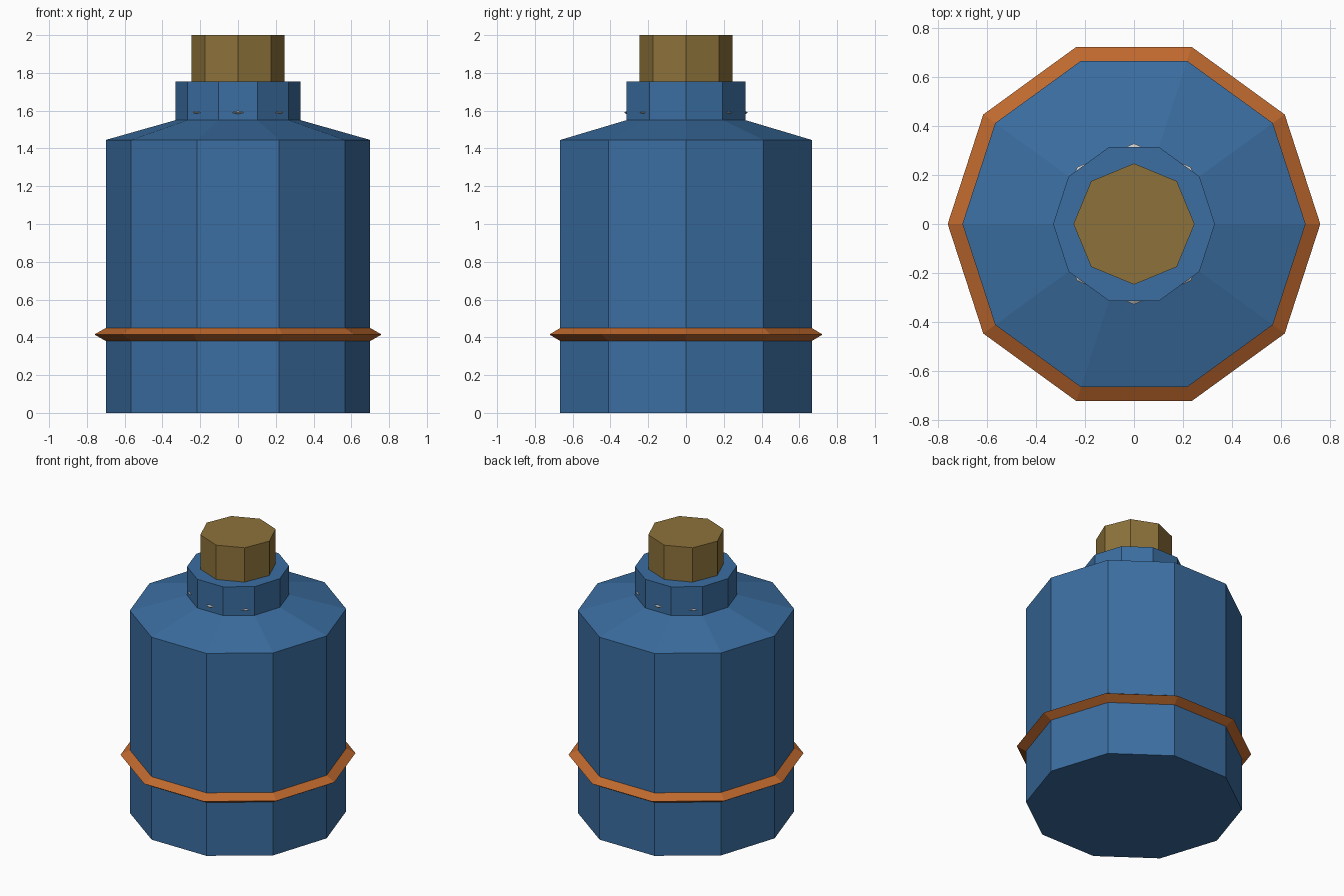
import bpy
import bmesh
from math import cos, sin, tau

if "Cube" in bpy.data.objects:
    bpy.data.objects.remove(bpy.data.objects["Cube"])


def material(name, color):
    mat = bpy.data.materials.new(name)
    mat.diffuse_color = (*color, 1)
    mat.use_nodes = True
    mat.node_tree.nodes["Principled BSDF"].inputs["Base Color"].default_value = mat.diffuse_color
    return mat


def lathe(name, profile, sides, mat=None, ring=False):
    """Spin (radius, z) points round z; close as a ring or cap both ends."""
    bm = bmesh.new()
    loops = [[bm.verts.new((r * cos(tau * i / sides), r * sin(tau * i / sides), z))
              for i in range(sides)] for r, z in profile]
    pairs = list(zip(loops, loops[1:]))
    if ring:
        pairs.append((loops[-1], loops[0]))
    else:
        bm.faces.new(loops[0])
        bm.faces.new(loops[-1])
    for a, b in pairs:
        for i in range(sides):
            j = (i + 1) % sides
            bm.faces.new((a[i], a[j], b[j], b[i]))
    bmesh.ops.recalc_face_normals(bm, faces=bm.faces)
    mesh = bpy.data.meshes.new(name)
    bm.to_mesh(mesh)
    bm.free()
    obj = bpy.data.objects.new(name, mesh)
    bpy.context.collection.objects.link(obj)
    if mat:
        mesh.materials.append(mat)
    return obj


def triangle_ring(name, radius, thickness, z, sides, mat=None):
    """Low-poly torus with a three-sided section pointing outwards."""
    section = [(radius + thickness * cos(tau * k / 3), z + thickness * sin(tau * k / 3))
               for k in range(3)]
    return lathe(name, section, sides, mat, ring=True)


blue = material("blue_glass", (0.043, 0.155, 0.355))
orange = material("orange_band", (0.52, 0.14, 0.027))
cork = material("cork", (0.27, 0.17, 0.043))

# Bottle: straight body, sloping shoulder and neck
lathe("bottle", [(0.70, 0), (0.70, 1.445), (0.33, 1.55), (0.33, 1.755)], 10, blue)

# Stopper, pushed a little way into the neck
lathe("stopper", [(0.247, 1.70), (0.247, 2.0)], 8, cork)

# Band round the body
triangle_ring("body_band", 0.70, 0.06, 0.415, 10, orange)

# Thin cord round the neck, showing only at its corners
triangle_ring("neck_cord", 0.30, 0.028, 1.59, 8)
